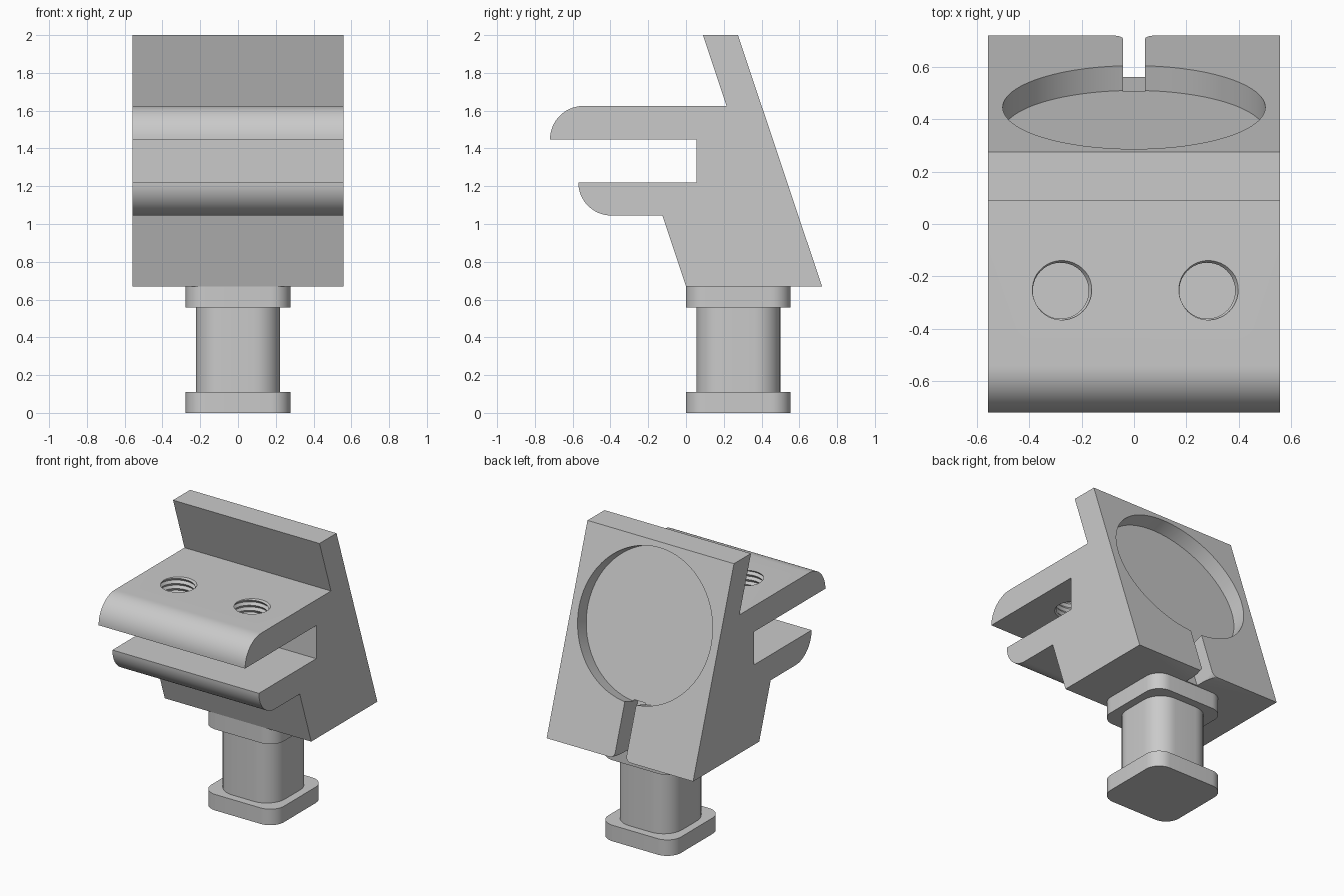
import bpy, bmesh
from math import sin, cos, pi, radians
from mathutils import Matrix, Vector

default = bpy.data.objects.get("Cube")
if default:
    bpy.data.objects.remove(default, do_unlink=True)

GREY = (0.59, 0.59, 0.59, 1)
grey = bpy.data.materials.new("plain grey")
grey.use_nodes = True
grey.diffuse_color = GREY
grey.node_tree.nodes["Principled BSDF"].inputs["Base Color"].default_value = GREY


def finish(name, bm):
    bmesh.ops.recalc_face_normals(bm, faces=bm.faces[:])
    mesh = bpy.data.meshes.new(name)
    bm.to_mesh(mesh)
    bm.free()
    mesh.materials.append(grey)
    obj = bpy.data.objects.new(name, mesh)
    bpy.context.scene.collection.objects.link(obj)
    return obj


def prism(name, outline, low, high, frame):
    """Extrude a 2D outline between two heights of a local frame."""
    bm = bmesh.new()
    face = bm.faces.new([bm.verts.new((a, b, low)) for a, b in outline])
    grown = bmesh.ops.extrude_face_region(bm, geom=[face])["geom"]
    verts = [v for v in grown if isinstance(v, bmesh.types.BMVert)]
    bmesh.ops.translate(bm, verts=verts, vec=(0, 0, high - low))
    bm.transform(frame)
    return finish(name, bm)


def disc(name, radius, low, high, frame):
    """Round plug between two heights of a local frame."""
    bm = bmesh.new()
    bmesh.ops.create_cone(bm, cap_ends=True, cap_tris=True, segments=96, radius1=radius,
                          radius2=radius, depth=high - low,
                          matrix=frame @ Matrix.Translation((0, 0, (low + high) / 2)))
    return finish(name, bm)


def arc(cx, cy, r, start, end, steps=16):
    angles = [radians(start + (end - start) * i / steps) for i in range(steps + 1)]
    return [(cx + r * cos(t), cy + r * sin(t)) for t in angles]


def axes(x, y, z, origin=(0, 0, 0)):
    m = Matrix((x, y, z)).transposed().to_4x4()
    m.translation = origin
    return m


def activate(obj):
    bpy.ops.object.select_all(action="DESELECT")
    obj.select_set(True)
    bpy.context.view_layer.objects.active = obj


def cut(target, cutter):
    cutter.hide_render = True
    mod = target.modifiers.new("cut", "BOOLEAN")
    mod.operation = "DIFFERENCE"
    mod.solver = "EXACT"
    mod.object = cutter
    bpy.context.view_layer.update()
    activate(target)
    bpy.ops.object.modifier_apply(modifier=mod.name)
    bpy.data.objects.remove(cutter, do_unlink=True)


def thread_cutter(name, x, y, bottom, turns=8, pitch=0.035, n=40):
    """Closed helical plug with a V-shaped thread."""
    bm = bmesh.new()

    def point(k, r, lift):
        t = 2 * pi * k / n + radians(20)
        return bm.verts.new((x + r * cos(t), y + r * sin(t), bottom + pitch * (k / n + lift)))

    total = turns * n
    crest = [point(k, 0.107, 0) for k in range(total + n + 1)]
    groove = [point(k, 0.12, 0.5) for k in range(total + 1)]
    for k in range(total):
        bm.faces.new((crest[k], crest[k + 1], groove[k + 1], groove[k]))
        bm.faces.new((groove[k], groove[k + 1], crest[k + n + 1], crest[k + n]))
    for k in (0, total):
        hub = bm.verts.new((x, y, bottom + pitch * (k / n + 0.5)))
        loop = crest[k:k + n + 1] + [groove[k]]
        for a, b in zip(loop, loop[1:] + loop[:1]):
            bm.faces.new((a, b, hub))
    bmesh.ops.triangulate(bm, faces=bm.faces[:])
    return finish(name, bm)


# Clamp body: side profile with two round-nosed jaws and a leaning back
profile = [(0, 0.67), (0.72, 0.67), (0.275, 2), (0.09, 2), (0.215, 1.625)]
profile += arc(-0.543, 1.448, 0.177, 90, 180)
profile += [(0.055, 1.448), (0.055, 1.22)]
profile += arc(-0.395, 1.22, 0.175, 180, 270)
profile += [(-0.125, 1.045)]
body = prism("clamp_body", profile, -0.558, 0.558, axes((0, 1, 0), (0, 0, 1), (1, 0, 0)))

# Threaded holes through the upper jaw
for side in (-1, 1):
    cut(body, thread_cutter("thread_cutter", side * 0.28, -0.255, 1.397))

# Cable slot down to the bottom edge, with rounded mouth
up = Vector((0, -0.445, 1.33)).normalized()
out = Vector((0, 1.33, 0.445)).normalized()
back = axes((-1, 0, 0), up, out, (0, 0.446, 1.489))
half = [(0.043, -0.49)] + arc(0.08, -0.827, 0.037, 180, 270, 8) + [(0.08, -1.05)]
slot = half + [(-a, b) for a, b in reversed(half)]
cut(body, prism("slot_cutter", slot, -0.15, 0.2, back))

# Round recess in the leaning back
cut(body, disc("recess_cutter", 0.502, -0.1, 0.15, back))


# Mounting post with a flange at each end
def rounded_square(half_width, r):
    c = half_width - r
    corners = [(c, c, 0), (-c, c, 90), (-c, -c, 180), (c, -c, 270)]
    return [p for cx, cy, a in corners for p in arc(cx, cy, r, a, a + 90, 10)]


parts = [body]
for name, half_width, corner, low, high in (
    ("bottom_flange", 0.277, 0.105, 0, 0.11),
    ("post_shaft", 0.222, 0.14, 0.11, 0.558),
    ("top_flange", 0.277, 0.105, 0.558, 0.67),
):
    parts.append(prism(name, rounded_square(half_width, corner), low, high,
                       Matrix.Translation((0, 0.277, 0))))

for obj in parts:
    activate(obj)
    bpy.ops.object.shade_smooth_by_angle(angle=radians(30))
